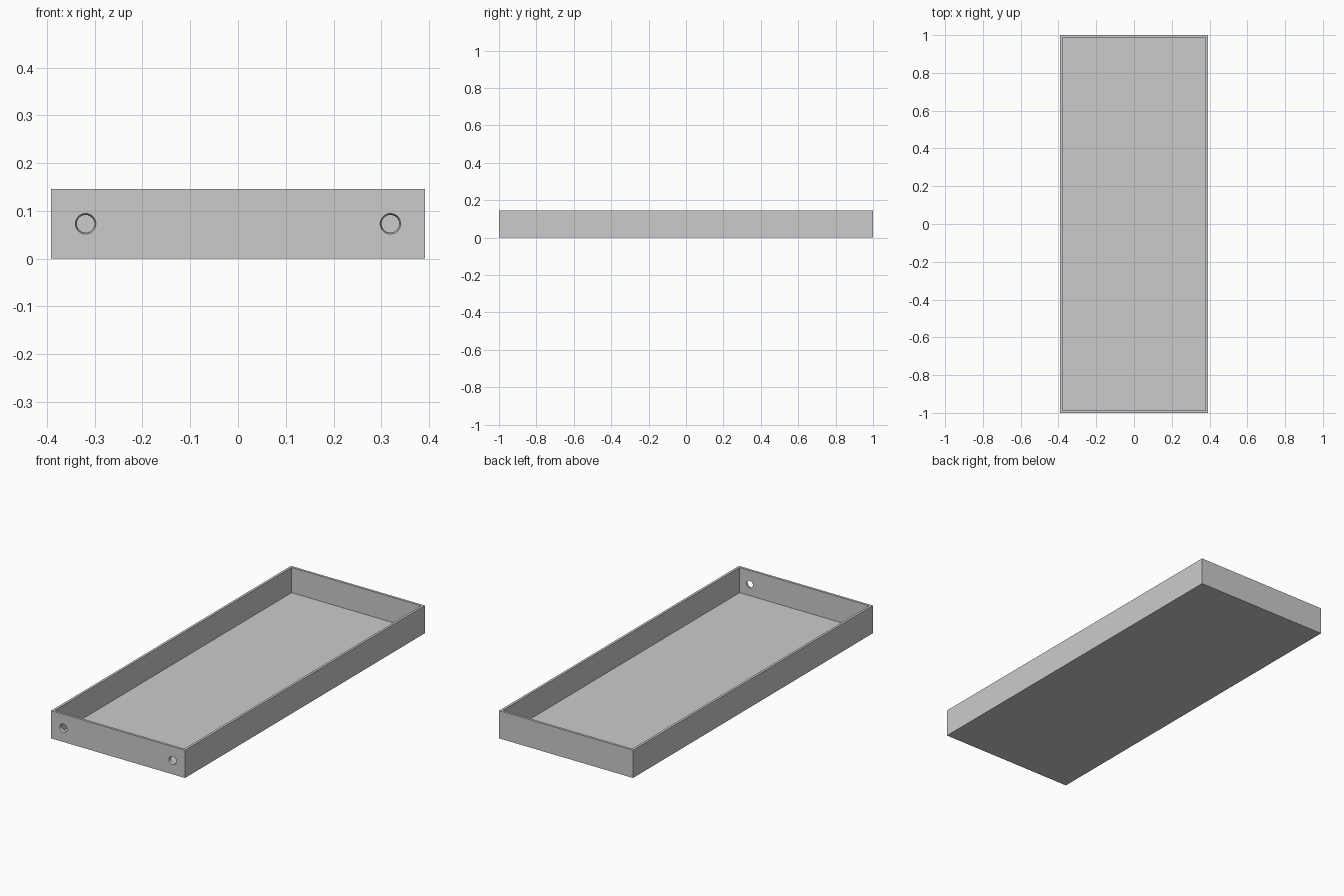
import bpy
import bmesh
import math

default = bpy.data.objects.get("Cube")
if default:
    bpy.data.objects.remove(default, do_unlink=True)

WIDTH, LENGTH, HEIGHT = 0.782, 2.0, 0.146
WALL = 0.013
HOLE_X, HOLE_Z = 0.319, 0.073
HOLE_OUTER, HOLE_INNER = 0.0215, 0.0185

# Plain grey for the whole tray
grey = bpy.data.materials.new("plain grey")
grey.use_nodes = True
colour = (0.6, 0.6, 0.6, 1.0)
grey.diffuse_color = colour
grey.node_tree.nodes["Principled BSDF"].inputs["Base Color"].default_value = colour


def add_box(bm, size, z_bottom):
    """Add a box centred in x and y; return its top face."""
    verts = bmesh.ops.create_cube(bm, size=1.0)["verts"]
    for v in verts:
        v.co.x *= size[0]
        v.co.y *= size[1]
        v.co.z = (v.co.z + 0.5) * size[2] + z_bottom
    bm.faces.ensure_lookup_table()
    return max(bm.faces, key=lambda f: f.calc_center_median().z)


# Tray body: a box whose top is inset for the rim and sunk to the floor
bm = bmesh.new()
top = add_box(bm, (WIDTH, LENGTH, HEIGHT), 0.0)
bmesh.ops.inset_region(bm, faces=[top], thickness=WALL, use_even_offset=True)
floor = bmesh.ops.extrude_face_region(bm, geom=[top])
floor_verts = [g for g in floor["geom"] if isinstance(g, bmesh.types.BMVert)]
bmesh.ops.translate(bm, verts=floor_verts, vec=(0, 0, WALL - HEIGHT))
if top.is_valid:
    bmesh.ops.delete(bm, geom=[top], context='FACES_ONLY')
bmesh.ops.recalc_face_normals(bm, faces=bm.faces)
mesh = bpy.data.meshes.new("tray")
bm.to_mesh(mesh)
bm.free()
mesh.materials.append(grey)
tray = bpy.data.objects.new("tray", mesh)
bpy.context.collection.objects.link(tray)

# Two tapered holes through the front wall
taper = HOLE_OUTER - HOLE_INNER
for side in (-1, 1):
    bpy.ops.mesh.primitive_cone_add(
        vertices=32, radius1=HOLE_OUTER + taper, radius2=HOLE_INNER - taper,
        depth=3 * WALL, location=(side * HOLE_X, (WALL - LENGTH) / 2, HOLE_Z),
        rotation=(-math.pi / 2, 0, 0))
    cutter = bpy.context.object
    cutter.name = "hole_cutter"
    cutter.hide_render = True
    cutter.data.materials.append(grey)

    cut = tray.modifiers.new("hole", 'BOOLEAN')
    cut.operation = 'DIFFERENCE'
    cut.solver = 'EXACT'
    cut.object = cutter
    bpy.ops.object.select_all(action='DESELECT')
    tray.select_set(True)
    bpy.context.view_layer.objects.active = tray
    bpy.ops.object.modifier_apply(modifier=cut.name)
    bpy.data.objects.remove(cutter, do_unlink=True)

# Smooth hole walls, sharp box edges
bpy.ops.object.shade_smooth_by_angle(angle=math.radians(30))
